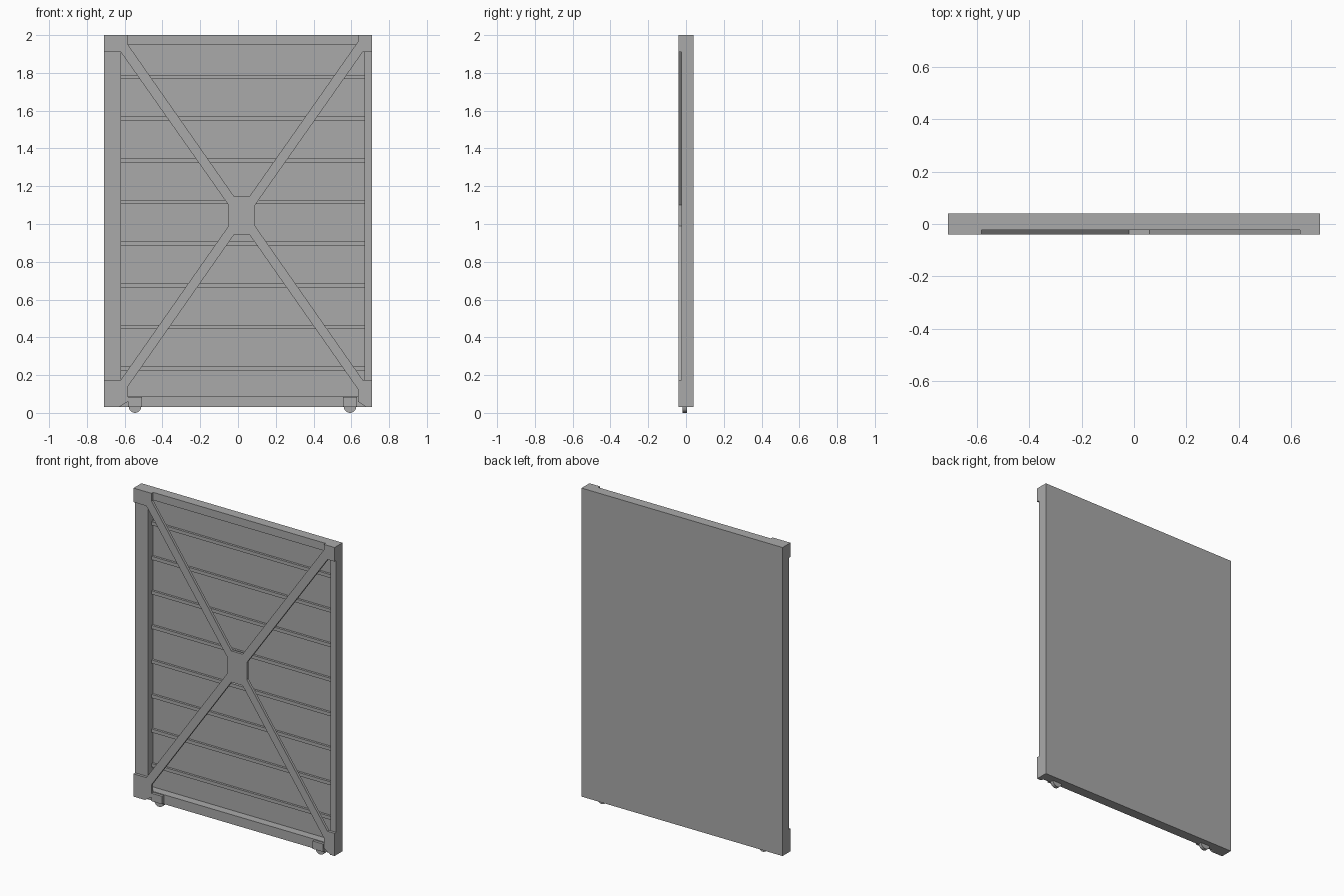
import bpy, bmesh, math

if "Cube" in bpy.data.objects:
    bpy.data.objects.remove(bpy.data.objects["Cube"], do_unlink=True)

GREY = (0.4, 0.4, 0.4, 1)
grey = bpy.data.materials.new("plain_grey")
grey.use_nodes = True
grey.diffuse_color = GREY
grey.node_tree.nodes["Principled BSDF"].inputs["Base Color"].default_value = GREY


def finish(name, bm):
    bmesh.ops.recalc_face_normals(bm, faces=bm.faces)
    mesh = bpy.data.meshes.new(name)
    bm.to_mesh(mesh)
    bm.free()
    mesh.materials.append(grey)
    obj = bpy.data.objects.new(name, mesh)
    bpy.context.collection.objects.link(obj)
    return obj


def plate(name, outline, y0, y1):
    """Extrude an x-z outline from y0 to y1."""
    bm = bmesh.new()
    face = bm.faces.new([bm.verts.new((x, y0, z)) for x, z in outline])
    ext = bmesh.ops.extrude_face_region(bm, geom=[face])["geom"]
    verts = [v for v in ext if isinstance(v, bmesh.types.BMVert)]
    bmesh.ops.translate(bm, verts=verts, vec=(0, y1 - y0, 0))
    return finish(name, bm)


def box(name, x0, x1, z0, z1, y0, y1):
    return plate(name, [(x0, z0), (x1, z0), (x1, z1), (x0, z1)], y0, y1)


W, BOTTOM, TOP = 0.71, 0.03, 2.0
FRONT, FRAME, PANEL, BACK = -0.04, -0.023, 0.028, 0.04
IN_L, IN_R, RAIL_B, RAIL_T = -0.62, 0.67, 0.09, 1.95

# Back panel and surrounding frame
box("back_panel", -W, W, BOTTOM, TOP, PANEL, BACK)
box("right_stile", -W, IN_L, BOTTOM, TOP, FRAME, PANEL)
box("left_stile", IN_R, W, BOTTOM, TOP, FRAME, PANEL)
box("bottom_rail", IN_L, IN_R, BOTTOM, RAIL_B, FRAME, PANEL)
box("top_rail", IN_L, IN_R, RAIL_T, TOP, FRAME, PANEL)

# Horizontal ribs on the panel
for i in range(8):
    z = 0.234 + i * 0.2205
    box(f"panel_rib_{i + 1}", IN_L, IN_R, z - 0.011, z + 0.011, PANEL - 0.014, PANEL)

# Cross brace with corner plates and a central hub
brace = [
    (-W, BOTTOM), (-0.63, BOTTOM), (-0.583, 0.06), (-0.583, 0.14),
    (-0.02, 0.945), (0.06, 0.945),
    (0.635, 0.125), (0.635, 0.06), (0.68, BOTTOM), (W, BOTTOM),
    (W, 0.175), (0.66, 0.175), (0.09, 0.99), (0.09, 1.10),
    (0.66, 1.91), (W, 1.91), (W, TOP), (0.635, TOP), (0.635, 1.965),
    (0.06, 1.145), (-0.02, 1.145),
    (-0.583, 1.95), (-0.583, TOP), (-W, TOP), (-W, 1.91), (-0.62, 1.91),
    (-0.05, 1.10), (-0.05, 0.99), (-0.62, 0.175), (-W, 0.175),
]
plate("cross_brace", brace, FRONT, FRAME)

# Roller brackets and rollers
for side, x in (("right", -0.545), ("left", 0.593)):
    box(f"{side}_roller_bracket", x - 0.037, x + 0.037, 0.035, 0.085, FRONT, FRAME)
    ring = [(x + 0.033 * math.cos(a), 0.033 + 0.033 * math.sin(a))
            for a in (math.tau * k / 24 for k in range(24))]
    plate(f"{side}_roller", ring, -0.018, 0.004)
